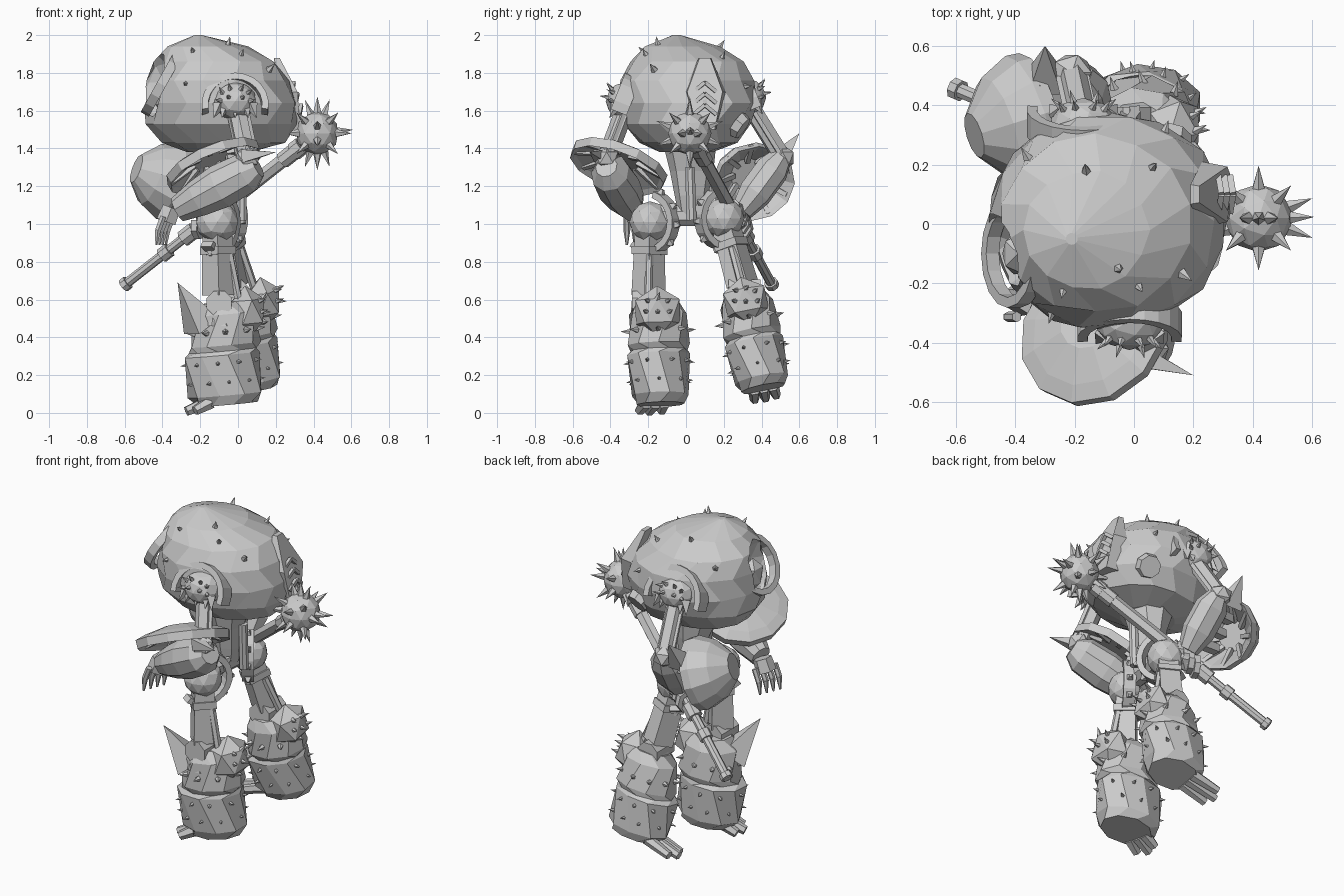
import bpy, bmesh, math, random
from math import sin, cos, pi, radians
from mathutils import Vector as V, Matrix
from mathutils.bvhtree import BVHTree

random.seed(4)
if "Cube" in bpy.data.objects:
    bpy.data.objects.remove(bpy.data.objects["Cube"])

grey = bpy.data.materials.new("plain grey")
grey.use_nodes = True
grey.diffuse_color = (0.6, 0.6, 0.6, 1)
grey.node_tree.nodes["Principled BSDF"].inputs["Base Color"].default_value = (0.6, 0.6, 0.6, 1)
I = Matrix.Identity(4)


def make(name, bm, M=I):
    bmesh.ops.transform(bm, matrix=M, verts=bm.verts)
    bmesh.ops.recalc_face_normals(bm, faces=bm.faces)
    me = bpy.data.meshes.new(name)
    bm.to_mesh(me)
    bm.free()
    me.materials.append(grey)
    ob = bpy.data.objects.new(name, me)
    bpy.context.collection.objects.link(ob)
    return ob


def skin(name, rings, M=I):
    """Bridge rings of points and cap both ends."""
    bm = bmesh.new()
    vs = [[bm.verts.new(p) for p in r] for r in rings]
    n = len(vs[0])
    for a, b in zip(vs, vs[1:]):
        for i in range(n):
            bm.faces.new((a[i], a[(i + 1) % n], b[(i + 1) % n], b[i]))
    bm.faces.new(vs[0])
    bm.faces.new(vs[-1])
    return make(name, bm, M)


def loft(name, rings, n=10, M=I, jitter=0.0):
    """Elliptic rings given as cx, cy, z, rx, ry."""
    j = lambda: 1 + random.uniform(-jitter, jitter)
    return skin(name, [[V((cx + rx * cos(2 * pi * (i + .5 * (k % 2) * (jitter > 0)) / n) * j(),
                           cy + ry * sin(2 * pi * (i + .5 * (k % 2) * (jitter > 0)) / n) * j(), z))
                        for i in range(n)] for k, (cx, cy, z, rx, ry) in enumerate(rings)], M)


def along(a, b):
    d = V(b) - V(a)
    return Matrix.Translation((V(a) + V(b)) / 2) @ d.to_track_quat('Z', 'Y').to_matrix().to_4x4(), d.length


def rod(name, a, b, r1, r2=None, n=8, M=I):
    T, length = along(a, b)
    bm = bmesh.new()
    bmesh.ops.create_cone(bm, cap_ends=True, segments=n, radius1=r1, radius2=r1 if r2 is None else r2,
                          depth=length, matrix=T @ Matrix.Rotation(pi / n, 4, 'Z'))
    return make(name, bm, M)


def ball(name, c, r, M=I, sub=2):
    bm = bmesh.new()
    bmesh.ops.create_icosphere(bm, subdivisions=sub, radius=1,
                               matrix=Matrix.Translation(c) @ Matrix.Diagonal((*r, 1)))
    return make(name, bm, M)


def arc(name, c, r, u, v, a0, a1, t, w, n=12):
    """Bent bar of radial thickness t and width w in the plane u, v."""
    u, v = V(u).normalized(), V(v).normalized()
    side = u.cross(v) * w / 2
    rings = []
    for i in range(n + 1):
        a = radians(a0 + (a1 - a0) * i / n)
        d = u * cos(a) + v * sin(a)
        rings.append([V(c) + d * (r + p * t / 2) + side * q for p, q in ((-1, -1), (1, -1), (1, 1), (-1, 1))])
    return skin(name, rings)


def spikes(name, spots, r, length):
    bm = bmesh.new()
    for p, d in spots:
        T, h = along(V(p) - d * .01, V(p) + d * length)
        bmesh.ops.create_cone(bm, cap_ends=True, segments=5, radius1=r, radius2=0, depth=h, matrix=T)
    return make(name, bm)


def hits(ob, centre, dirs):
    """Surface points and normals found by looking inward at centre."""
    tree = BVHTree.FromPolygons([v.co for v in ob.data.vertices], [p.vertices for p in ob.data.polygons])
    out = []
    for d in dirs:
        d = V(d).normalized()
        p, nrm, _, _ = tree.ray_cast(V(centre) + d, -d)
        if p:
            out.append((p, nrm))
    return out


# Carapace with a cut face opening
dome = loft("carapace", [(-.1, 0, 1.38, .17, .14), (-.08, .015, 1.43, .33, .26), (-.09, .01, 1.53, .405, .34),
                         (-.09, .01, 1.64, .41, .375), (-.105, .01, 1.76, .38, .36), (-.13, 0, 1.86, .32, .3),
                         (-.16, -.02, 1.94, .21, .2), (-.21, -.05, 2.0, .02, .02)], 14, jitter=.025)
cutter = ball("opening_cutter", (-.47, -.1, 1.75), (.13, .14, .19))
mod = dome.modifiers.new("opening", 'BOOLEAN')
mod.object = cutter
mod.solver = 'EXACT'
bpy.context.view_layer.objects.active = dome
bpy.ops.object.modifier_apply(modifier="opening")
bpy.data.objects.remove(cutter)
arc("opening_rim", (-.405, -.1, 1.74), .165, (0, 1, 0), (.2, 0, .36), 0, 360, .035, .05, 16)
ball("head", (-.39, -.1, 1.68), (.06, .08, .1), sub=1)
spikes("carapace_spikes", hits(dome, (-.09, 0, 1.65), [(.3, -.6, .7), (-.4, -.6, .7), (.1, -.4, .8),
       (-.2, .5, .8), (.4, .5, .6), (.6, -.4, .4), (-.6, .5, .4), (-.5, -.8, .25), (.5, .8, .2)]), .02, .045)

# Vented back panel and hatch
skin("back_panel", [[V((x + dx * k, .1 + .11 * s * (1 - .15 * k), z)) for x, s, z, dx in
     ((.19, -.3, 1.88, .03), (.19, .3, 1.88, .03), (.23, 1, 1.7, .085), (.24, .55, 1.5, .09),
      (.24, -.55, 1.5, .09), (.23, -1, 1.7, .085))] for k in (0, 1)])
for k in range(3):
    z = 1.58 + .06 * k
    for s in (-1, 1):
        rod("vent_slat", (.335 - .02 * k, .1, z + .05), (.325 - .02 * k, .1 + s * .06, z), .014, n=4)
for p, nrm in hits(dome, (-.09, 0, 1.65), [(.5, .65, -.3)]):
    rod("hatch", p - nrm * .02, p + nrm * .025, .075, .065)

# Waist and pelvis
loft("waist", [(-.08, .03, 1.05, .06, .07), (-.08, .03, 1.15, .085, .09), (-.08, .03, 1.28, .1, .115),
               (-.09, .02, 1.42, .15, .14)], 8)
rod("pelvis_bar", (-.11, -.2, 1.04), (-.06, .22, 1.05), .06)
rod("front_piston", (.02, .03, 1.02), (.02, .02, 1.3), .028)


# Shoulders: arched hood, spiked cap and hanging teeth
def shoulder(c, side, r):
    c = V(c)
    arc("shoulder_arch", c + V((0, side * .03, -.01)), r, (1, 0, 0), (0, -side * .4, 1), -10, 190, .035, .09)
    cap = ball("shoulder_cap", c + V((0, side * .01, .02)), (.115, .1, .1))
    spots = hits(cap, c, [(cos(a), side * .9, h + sin(a) * .3) for h in (.1, .7) for a in (.5, 1.2, 1.9, 2.6)])
    spikes("shoulder_spikes", spots, .016, .045)
    for k in range(5):
        a = pi * (k + .5) / 5
        rod("shoulder_tooth", c + V((.09 * cos(a), side * .05, 0)), c + V((.12 * cos(a), side * .09, -.07)), .035, 0, 4)


def upper_arm(a, b):
    a, b = V(a), V(b)
    rod("upper_arm", a, b, .05, n=6)
    for s in (-1, 1):
        o = V((s * .045, 0, 0))
        rod("arm_rail", a + o, b + o, .016, n=4)
    ball("elbow", b, (.075, .07, .07), sub=1)


def shield(name, centre, normal, r, h):
    M = Matrix.Translation(centre) @ V(normal).to_track_quat('Z', 'Y').to_matrix().to_4x4()
    loft(name, [(0, 0, h * .6, r * .4, r * .4), (0, 0, 0, r * .88, r * .84), (0, 0, -.02, r * .98, r * .93),
                (0, 0, .03, r, r * .95), (0, 0, h * .6, r * .8, r * .75), (0, 0, h, r * .35, r * .35)], 12, M)
    for k in range(9):
        a = 2 * pi * k / 9
        d = V((cos(a), sin(a), 0))
        rod("shield_rib", d * r * .35 + V((0, 0, h * .5)), d * r * .9, .018, n=4, M=M)


def hand(c, d, spread):
    c, d, spread = V(c), V(d).normalized(), V(spread)
    rod("palm", c - d * .05, c + d * .03, .055, .06, 6)
    for k in range(4):
        a = c + spread * (k - 1.5) * .042
        b = a + d * .08
        rod("finger", a, b, .018, n=6)
        rod("finger_tip", b, b + d * .05 + V((.01, 0, -.03)), .018, .006, 6)


# Arm with a raised shield
shoulder((-.015, -.315, 1.63), -1, .16)
upper_arm((-.01, -.31, 1.64), (.05, -.42, 1.35))
shield("arm_shield", (-.125, -.36, 1.3), (-.45, .4, 1), .275, .09)
rod("shield_blade", (.03, -.45, 1.36), (.2, -.51, 1.38), .05, 0, 4)
T, _ = along((.1, -.42, 1.3), (-.33, -.28, 1.07))
loft("forearm", [(0, 0, -.26, .06, .06), (0, 0, -.19, .105, .11), (0, 0, -.03, .115, .12),
                 (0, 0, .11, .1, .1), (0, 0, .24, .06, .07)], 9, T)
hand((-.37, -.25, 1.04), (-.35, 0, -.9), (.4, 1, 0))

# Arm holding the weapon
shoulder((-.17, .315, 1.65), 1, .175)
upper_arm((-.17, .33, 1.64), (-.21, .51, 1.35))
shield("arm_shield", (-.34, .36, 1.22), (-.9, -.28, .33), .225, .22)
rod("shield_blade", (-.3, .48, 1.33), (-.3, .6, 1.48), .08, 0, 4)
T, _ = along((-.2, .51, 1.36), (-.15, .29, 1.06))
loft("forearm", [(0, 0, -.18, .06, .06), (0, 0, -.1, .1, .09), (0, 0, .06, .1, .09), (0, 0, .18, .06, .06)], 8, T)
for k in range(3):
    rod("shield_mount", (-.17, .33 + .07 * k, 1.12 + .07 * k), (-.35, .31 + .06 * k, 1.14 + .07 * k), .035, n=4)

# Spiked mace
head, butt = V((.42, .02, 1.48)), V((-.61, .46, .67))
at = lambda t: head.lerp(butt, t)
rod("mace_shaft", head, at(.58), .038, n=6)
rod("mace_handle", at(.5), butt, .026)
for t, r, w in ((.1, .05, .02), (.15, .045, .03), (.5, .055, .02), (.66, .045, .03), (.78, .04, .02), (.985, .037, .012)):
    rod("mace_collar", at(t - w), at(t + w), r)
ball("grip_fist", at(.56), (.08, .075, .08), sub=1)
for k in range(4):
    arc("grip_finger", at(.52 + .03 * k), .055, (0, 0, 1), (.4, .9, 0), 0, 300, .03, .032, 6)
mace = ball("mace_head", head, (.115, .115, .115))
dirs = [V((1, .02, .1)), V((0, 0, 1)), V((0, 0, -1))]
dirs += [V((s * p, q * g, h)) for s in (-1, 1) for q in (-1, 1) for p, g, h in
         ((.6, .6, .6), (.6, .6, -.6), (.95, .35, 0), (.35, 0, .95 * q), (0, .95, .35 * s))]
spikes("mace_spikes", [(p, (p - head).normalized()) for p, _ in hits(mace, head, dirs)], .024, .08)


# Legs: hip ball, cog guard, thigh and knee
def leg(hip, knee):
    hip, knee = V(hip), V(knee)
    side = -1 if hip.y < 0 else 1
    ball("hip_ball", hip, (.115, .11, .11))
    u = V((.55, -side * .8, 0))
    arc("hip_guard", hip, .15, u, (0, 0, 1), -130, 75, .035, .07)
    for k in range(6):
        a = radians(-110 + 35 * k)
        d = u.normalized() * cos(a) + V((0, 0, sin(a)))
        rod("guard_tooth", hip + d * .155, hip + d * .19, .03, .01, 4)
    rod("thigh", hip.lerp(knee, .15), hip.lerp(knee, .9), .08, .09, 4)
    rod("thigh_band", hip.lerp(knee, .3), hip.lerp(knee, .4), .095, n=4)
    rod("knee", knee - V((0, .085, 0)), knee + V((0, .085, 0)), .072)
    rod("leg_piston", hip.lerp(knee, .4) + V((.06, 0, 0)), knee + V((.11, 0, -.02)), .022, n=6)
    rod("shin", knee, knee - V((0, 0, .12)), .07, .1)


# Boots: plated shell, calf guard, toes and rows of spikes
def boot(place, tilt, pitch, yaw, size, reach):
    M = (Matrix.Translation(place) @ Matrix.Rotation(tilt, 4, 'X') @ Matrix.Rotation(pitch, 4, 'Y')
         @ Matrix.Scale(size, 4))
    shell = loft("boot", [(.005, 0, 0, .16, .125), (0, 0, .05, .195, .15), (-.005, 0, .26, .2, .165),
                          (.01, 0, .28, .18, .15), (.02, 0, .31, .19, .165), (.03, 0, .47, .165, .15),
                          (.03, 0, .53, .11, .11)], 9, M, .02)
    calf = ball("calf_guard", (.15, 0, .47), (.105, .135, .135), M, 1)
    Y = M @ Matrix.Rotation(yaw, 4, 'Z')
    for k in (-1, 0, 1):
        rod("toe", (-.1, k * .05, .02), (-.21 - reach + .03 * abs(k), k * .06, -.015), .036, .026, 6, Y)
    spots = []
    for z, off in ((.12, 0), (.22, .35), (.38, 0)):
        ring = [M.to_3x3() @ V((cos(off + k * pi / 4.5), sin(off + k * pi / 4.5), 0)) for k in range(9)]
        spots += hits(shell, M @ V((0, 0, z)), ring)
    spots += hits(calf, M @ V((.15, 0, .47)), [(1, s, h) for s in (-.8, 0, .8) for h in (0, .9)])
    spikes("boot_spikes", spots, .017, .042)


leg((-.11, -.19, 1.01), (-.1, -.2, .58))
boot((-.06, -.135, .045), .03, -.09, .28, 1.02, .01)
rod("boot_fin", (-.19, -.2, .46), (-.32, -.28, .69), .11, 0, 4)
leg((-.07, .2, 1.03), (-.01, .31, .64))
boot((.05, .41, .13), .2, -.13, 0, .97, .1)
